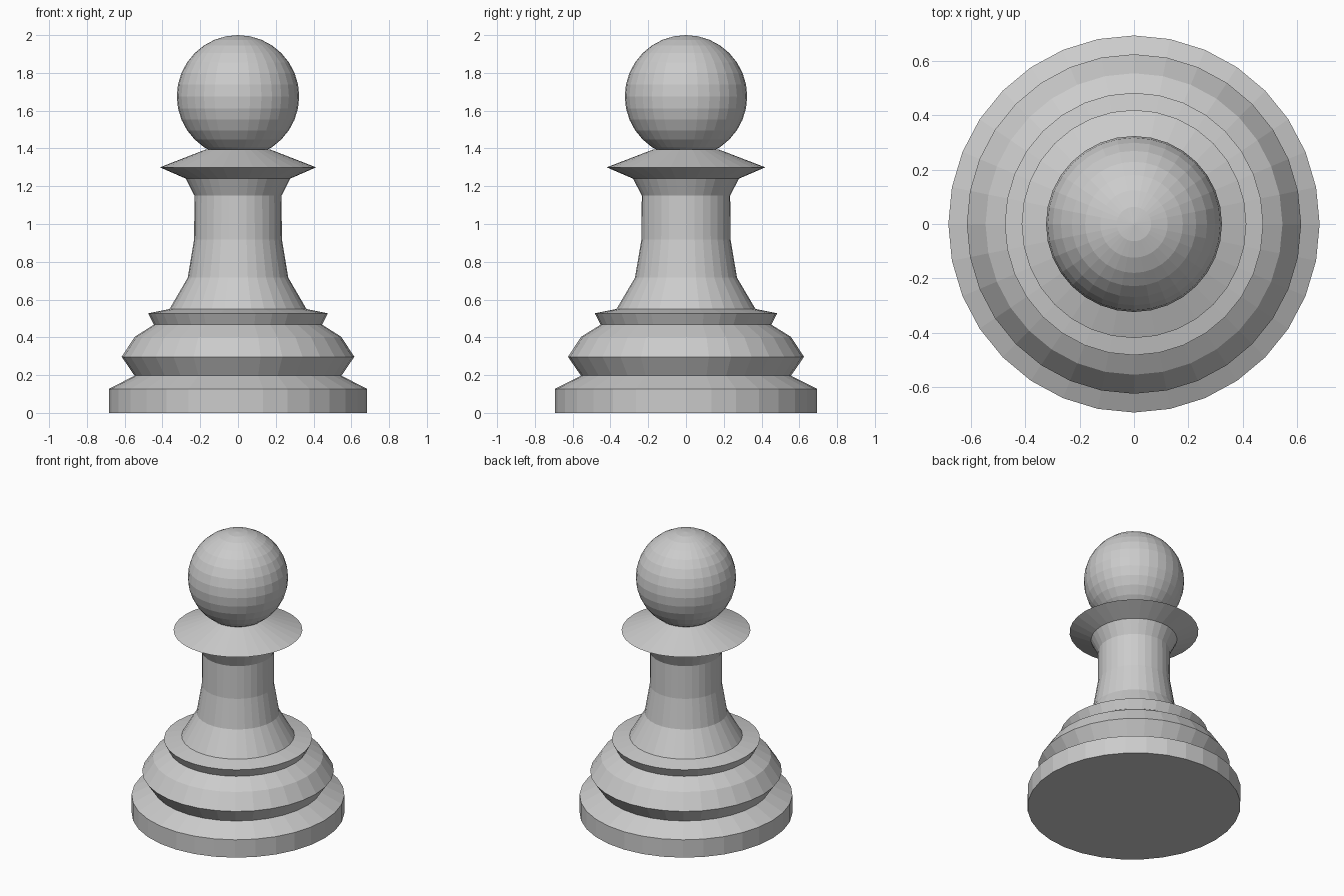
import bpy, bmesh
from math import cos, sin, tau

if "Cube" in bpy.data.objects:
    bpy.data.objects.remove(bpy.data.objects["Cube"])

SIDES = 32
SQUASH_X = 0.985  # the turned body is very slightly narrower along x


def lathe(name, profile):
    """Closed solid of revolution from (radius, height) points, bottom to top."""
    bm = bmesh.new()
    rings = [[bm.verts.new((r * SQUASH_X * cos(tau * i / SIDES), r * sin(tau * i / SIDES), z))
              for i in range(SIDES)] for r, z in profile]
    for low, high in zip(rings, rings[1:]):
        for i in range(SIDES):
            j = (i + 1) % SIDES
            bm.faces.new((low[i], low[j], high[j], high[i]))
    bm.faces.new(rings[0][::-1])
    bm.faces.new(rings[-1])
    mesh = bpy.data.meshes.new(name)
    bm.to_mesh(mesh)
    bm.free()
    obj = bpy.data.objects.new(name, mesh)
    bpy.context.collection.objects.link(obj)
    return obj


# Foot, stepped base, stem and collar as one turned profile
lathe("turned_body", [
    (0.694, 0.0), (0.694, 0.127),      # foot
    (0.556, 0.197), (0.625, 0.297),    # bulge
    (0.555, 0.403), (0.452, 0.467),
    (0.483, 0.527), (0.368, 0.55),     # upper rim
    (0.270, 0.716), (0.236, 0.918),    # stem
    (0.234, 1.15), (0.280, 1.24),
    (0.420, 1.30), (0.172, 1.395),     # collar
])

# Ball head
HEAD_R = 0.324
bpy.ops.mesh.primitive_uv_sphere_add(segments=SIDES, ring_count=16, radius=HEAD_R,
                                     location=(0, 0, 2 - HEAD_R))
bpy.context.object.name = "head"
